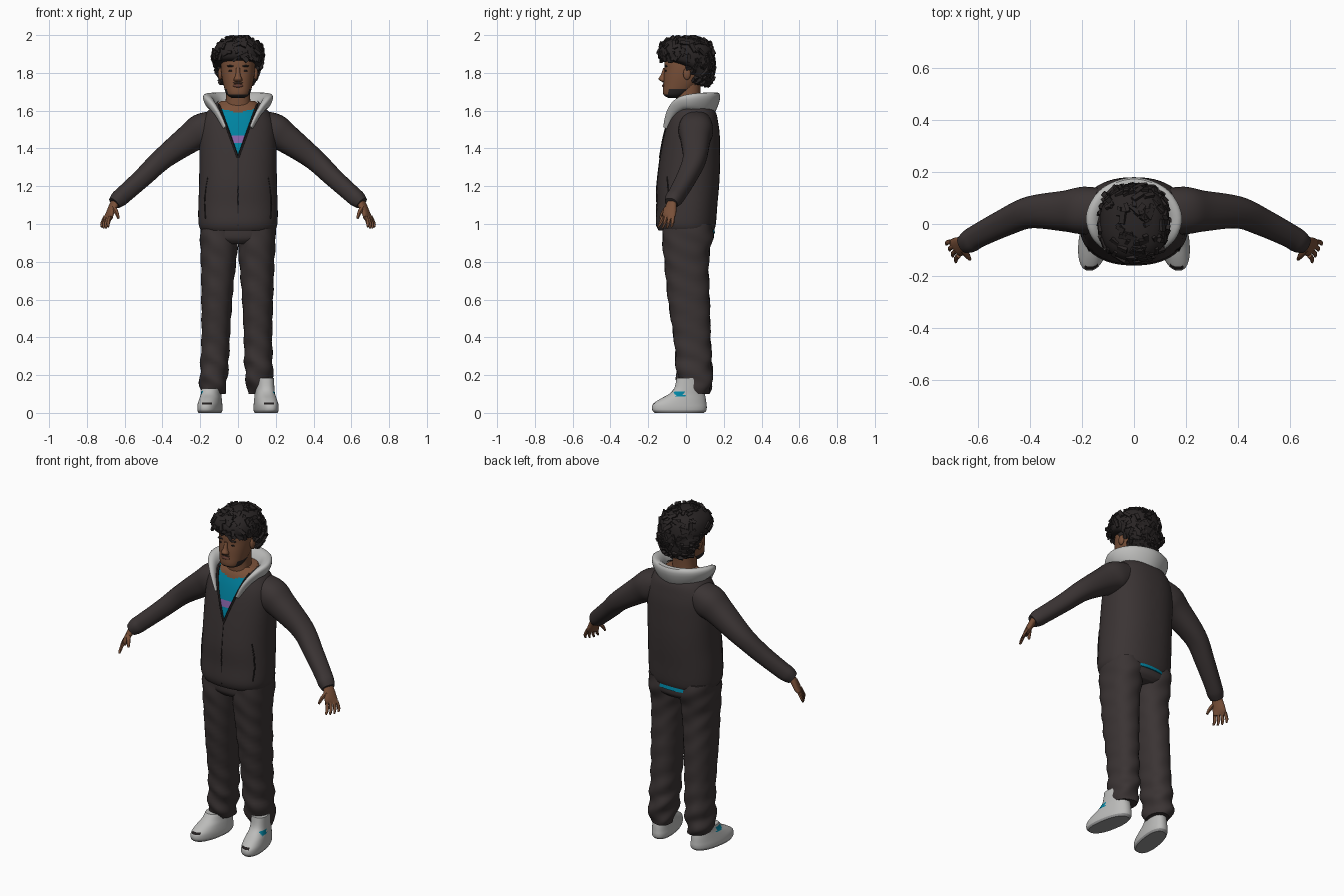
import bpy, bmesh, math, random
from mathutils import Vector

if "Cube" in bpy.data.objects:
    bpy.data.objects.remove(bpy.data.objects["Cube"])

random.seed(4)
N = 2.3  # superellipse exponent of the cross-sections


def mat(name, r, g, b):
    m = bpy.data.materials.new(name)
    m.diffuse_color = (r, g, b, 1)
    m.use_nodes = True
    m.node_tree.nodes["Principled BSDF"].inputs["Base Color"].default_value = m.diffuse_color
    return m


CLOTH = mat("dark_cloth", 0.043, 0.034, 0.034)
TRIM = mat("dark_trim", 0.016, 0.013, 0.013)
SKIN = mat("brown_skin", 0.19, 0.08, 0.04)
LIPS = mat("lip_brown", 0.13, 0.05, 0.035)
HAIR = mat("dark_hair", 0.022, 0.018, 0.018)
GREY = mat("light_grey", 0.50, 0.50, 0.49)
SOLE = mat("sole_grey", 0.30, 0.30, 0.30)
TEAL = mat("teal", 0.0, 0.23, 0.36)
PURPLE = mat("purple", 0.25, 0.13, 0.40)


def finish(bm, name, mats, rule=None):
    bmesh.ops.recalc_face_normals(bm, faces=bm.faces)
    for f in bm.faces:
        f.smooth = True
        if rule:
            f.material_index = rule(f.calc_center_median())
    me = bpy.data.meshes.new(name)
    bm.to_mesh(me)
    bm.free()
    for m in mats:
        me.materials.append(m)
    ob = bpy.data.objects.new(name, me)
    bpy.context.collection.objects.link(ob)
    return ob


def catmull(rows, sub):
    out = []
    for i in range(len(rows) - 1):
        a, b, c, d = (rows[max(i - 1, 0)], rows[i], rows[i + 1], rows[min(i + 2, len(rows) - 1)])
        for k in range(sub):
            t = k / sub
            out.append([0.5 * (2 * q + (r - p) * t + (2 * p - 5 * q + 4 * r - s) * t * t
                               + (3 * q - p - 3 * r + s) * t ** 3) for p, q, r, s in zip(a, b, c, d)])
    return out + [list(rows[-1])]


def se(v):
    return math.copysign(abs(v) ** (2 / N), v)


def skin_rings(rings, seg, cap=True, warp=None):
    """Bridge rings given as (centre, u axis, v axis)."""
    bm = bmesh.new()
    loops = []
    for c, u, v in rings:
        loop = []
        for i in range(seg):
            a = 2 * math.pi * i / seg
            p = c + u * se(math.cos(a)) + v * se(math.sin(a))
            loop.append(bm.verts.new(warp(p) if warp else p))
        loops.append(loop)
    for A, B in zip(loops, loops[1:]):
        for i in range(seg):
            j = (i + 1) % seg
            bm.faces.new((A[i], A[j], B[j], B[i]))
    if cap:
        bm.faces.new(loops[0])
        bm.faces.new(loops[-1])
    return bm


def stack(rows, seg=40, sub=4, **kw):
    """Horizontal rings from rows of (z, half width, front y, back y, centre x)."""
    rows = catmull([tuple(r) + (0,) * (5 - len(r)) for r in rows], sub)
    return skin_rings([(Vector((cx, (y0 + y1) / 2, z)), Vector((hx, 0, 0)),
                        Vector((0, (y1 - y0) / 2, 0))) for z, hx, y0, y1, cx in rows], seg, **kw)


def tube(path, seg=20, sub=4, tilt=0, **kw):
    """Sweep along rows of (x, y, z, horizontal radius, upright radius)."""
    pts = catmull(path, sub)
    rings = []
    for i, p in enumerate(pts):
        t = (Vector(pts[min(i + 1, len(pts) - 1)][:3]) - Vector(pts[max(i - 1, 0)][:3])).normalized()
        u = t.cross(Vector((0, 0, 1)))
        u = u.normalized() if u.length > 0.01 else Vector((0, 1, 0))
        v = u.cross(t)
        rings.append((Vector(p[:3]), u * p[3], (v - u * tilt) * p[4]))
    return skin_rings(rings, seg, **kw)


def blob(name, m, loc, size):
    bm = bmesh.new()
    bmesh.ops.create_uvsphere(bm, u_segments=16, v_segments=10, radius=1)
    for v in bm.verts:
        v.co = Vector(a * b + c for a, b, c in zip(v.co, size, loc))
    return finish(bm, name, [m])


def folds(p):
    k = 1.5 if p.z < 0.3 else 0.8
    return p + Vector((0.003 * k * math.sin(p.z * 60 + p.y * 25),
                       0.004 * k * math.sin(p.z * 52 + p.x * 35), 0))


# Jacket body with a V-shaped front opening
TORSO = [(.965, .195, -.145, .148), (.985, .205, -.155, .155), (1.02, .21, -.16, .16),
         (1.1, .21, -.155, .166), (1.2, .206, -.155, .175), (1.3, .205, -.145, .18),
         (1.4, .205, -.13, .18), (1.48, .203, -.115, .178), (1.54, .193, -.10, .17),
         (1.585, .17, -.085, .16), (1.62, .14, -.07, .14), (1.65, .105, -.045, .12)]
bm = stack(TORSO, seg=56, cap=False)
for s in (1, -1):
    bmesh.ops.bisect_plane(bm, geom=bm.verts[:] + bm.edges[:] + bm.faces[:],
                           plane_co=(0, 0, 1.35), plane_no=(s, 0, -0.36))
gone = []
for f in bm.faces:
    c = f.calc_center_median()
    if c.y < 0.02 and abs(c.x) < (c.z - 1.35) * 0.36:
        gone.append(f)
bmesh.ops.delete(bm, geom=gone, context='FACES')
finish(bm, "jacket_body", [CLOTH])


def chest_y(x, z):
    for a, b in zip(TORSO, TORSO[1:]):
        if a[0] <= z <= b[0]:
            t = (z - a[0]) / (b[0] - a[0])
            hx, y0, y1 = (a[i] + (b[i] - a[i]) * t for i in (1, 2, 3))
            return (y0 + y1) / 2 - (y1 - y0) / 2 * max(0, 1 - abs(x / hx) ** N) ** (1 / N)


def piping(name, pts, r):
    finish(tube([(x, chest_y(x, z), z, r, r) for x, z in pts], seg=8, sub=3), name, [TRIM])


piping("zipper", [(0, .99), (0, 1.1), (0, 1.2), (0, 1.35)], .003)
for s in (1, -1):
    piping("opening_edge", [(s * (z - 1.35) * .36, z) for z in (1.35, 1.42, 1.48, 1.54, 1.6, 1.63)], .006)
    piping("pocket_edge", [(s * .172, 1.03), (s * .176, 1.1), (s * .172, 1.18), (s * .16, 1.25)], .004)

# Shirt with a printed band, bare skin above the neckline
shirt = [(.95, .17, -.11, .154), (.985, .178, -.13, .148)]
shirt += [(z, hx - .014, y0 + .014, y1 - .014) for z, hx, y0, y1 in TORSO[2:]]


def shirt_rule(c):
    if c.z > 1.592 + 3 * c.x ** 2:
        return 1
    return 2 if c.y < 0 and 1.435 < c.z < 1.468 else 0


finish(stack(shirt, seg=48, sub=6), "shirt", [TEAL, SKIN, PURPLE], shirt_rule)

# Hood lying round the neck
half = [(.07, -.108, 1.51, .009, .012), (.108, -.08, 1.585, .016, .022), (.142, -.03, 1.635, .024, .034),
        (.146, .035, 1.645, .032, .046), (.095, .105, 1.635, .034, .062), (0, .132, 1.622, .036, .075)]
hood = half + [(-p[0],) + p[1:] for p in reversed(half[:-1])]
finish(tube(hood, seg=20, sub=5, tilt=-.4), "hood", [GREY])

# Sleeves, hands, legs and shoes
ARM = [(.10, .055, 1.53, .08, .075), (.19, .052, 1.495, .092, .09), (.26, .05, 1.45, .08, .077),
       (.40, .045, 1.345, .062, .058), (.5, .005, 1.25, .053, .05), (.6, -.045, 1.16, .046, .046),
       (.632, -.065, 1.132, .045, .044), (.655, -.078, 1.11, .036, .034)]
PALM = [(.645, -.07, 1.125, .024, .02), (.665, -.082, 1.085, .034, .018),
        (.683, -.09, 1.045, .038, .015), (.69, -.095, 1.025, .032, .009)]
THUMB = [(.660, -.098, 1.09, .013, .012), (.643, -.122, 1.06, .011, .01), (.633, -.136, 1.03, .006, .006)]
LEG = [(.10, .06, -.03, .12, .12), (.14, .07, -.045, .135, .125), (.20, .073, -.05, .138, .12),
       (.30, .075, -.055, .135, .115), (.40, .075, -.065, .13, .112), (.60, .082, -.095, .125, .108),
       (.75, .09, -.11, .12, .103), (.85, .097, -.12, .125, .1), (.93, .1, -.125, .143, .1), (1.0, .098, -.12, .14, .1)]
SHOE = [(0, .055, -.165, .095), (.012, .06, -.177, .107), (.03, .061, -.18, .11), (.05, .059, -.172, .108),
        (.075, .055, -.135, .105), (.1, .051, -.09, .1), (.13, .05, -.062, .095), (.185, .048, -.05, .08)]

for s, side in ((1, "left"), (-1, "right")):
    def flip(rows):
        return [(s * r[0],) + tuple(r[1:]) for r in rows]

    finish(tube(flip(ARM), seg=28, sub=5), side + "_sleeve", [CLOTH])
    finish(tube(flip(PALM)), side + "_palm", [SKIN])
    finish(tube(flip(THUMB), seg=10), side + "_thumb", [SKIN])
    for k in (-1.5, -.5, .5, 1.5):
        x, y = .69 + .009 * k, -.095 + .018 * k
        tip = .975 + .006 * abs(k)
        finger = [(x, y, 1.04, .0095, .009), (x + .013 + .002 * k, y - .008 + .003 * k, 1.005, .009, .008),
                  (x + .015 + .003 * k, y - .018 + .005 * k, tip, .005, .005)]
        finish(tube(flip(finger), seg=10), side + "_finger", [SKIN])

    rows = [(z, hx, y0 + (max(0, .21 - z) * .35 if s > 0 else 0), y1, s * cx - .01 * (1 - z))
            for z, hx, y0, y1, cx in LEG]
    finish(stack(rows, seg=36, sub=6, warp=folds), side + "_trouser_leg", [CLOTH])

    def splay(p):
        return Vector((p.x + s * (.143 - .16 * p.y), p.y, p.z))

    def shoe_rule(c):
        if c.z < .012:
            return 1
        if c.y < -.1 and .046 < c.z < .058 and abs(abs(c.x) - .165) < .028:
            return 2
        return 3 if -.06 < c.y < -.01 and .085 < c.z < .115 and abs(c.x) > .15 else 0

    finish(stack(SHOE if s > 0 else SHOE[:-1], seg=40, sub=4, warp=splay), side + "_shoe",
           [GREY, SOLE, TRIM, TEAL], shoe_rule)

# Seat of the trousers
finish(stack([(.895, .12, -.10, .12), (.92, .185, -.122, .145), (.96, .198, -.125, .147),
              (1.01, .195, -.12, .14)]), "trouser_seat", [CLOTH])

# Neck and head, with a beard along the jaw
finish(stack([(1.56, .085, -.05, .08), (1.62, .07, -.05, .075), (1.68, .064, -.052, .075),
              (1.76, .065, -.05, .08)]), "neck", [SKIN])
HEAD = [(1.668, .035, -.095, -.02), (1.68, .055, -.116, .0), (1.70, .067, -.122, .03), (1.74, .078, -.12, .07),
        (1.78, .086, -.118, .10), (1.82, .09, -.114, .11), (1.86, .09, -.113, .115), (1.92, .085, -.10, .11),
        (1.97, .05, -.06, .07)]
finish(stack(HEAD, sub=5), "head", [SKIN, HAIR],
       lambda c: int(c.z < 1.688 or (c.z < 1.715 and -.095 < c.y < .0)))
finish(stack([(1.752, .012, -.125, -.1), (1.758, .022, -.137, -.1), (1.77, .021, -.145, -.1),
              (1.79, .013, -.133, -.1), (1.825, .010, -.121, -.1)], seg=16), "nose", [SKIN])
blob("mouth", LIPS, (0, -.119, 1.732), (.027, .008, .009))
blob("moustache", HAIR, (0, -.118, 1.747), (.028, .006, .003))
for s in (1, -1):
    blob("eye", TRIM, (s * .037, -.106, 1.811), (.014, .005, .005))
    blob("eyebrow", HAIR, (s * .039, -.106, 1.836), (.021, .009, .005))
    blob("ear", SKIN, (s * .094, .005, 1.795), (.012, .02, .032))

# Hair cap covered with curly tufts
CAP = [(1.735, .06, .05, .115), (1.75, .078, .04, .13), (1.78, .098, .03, .142), (1.82, .115, .005, .147),
       (1.85, .126, -.06, .147), (1.87, .13, -.125, .147), (1.90, .132, -.142, .145), (1.94, .12, -.135, .135),
       (1.97, .09, -.105, .105), (1.988, .045, -.05, .06)]
finish(stack(CAP, seg=36, sub=3), "hair_cap", [HAIR])
bm = bmesh.new()
for _ in range(230):
    row = random.choice(catmull(CAP, 4)[2:])
    z, hx, y0, y1 = row
    a = random.uniform(0, 2 * math.pi)
    p = Vector((hx * se(math.cos(a)), (y0 + y1) / 2 + (y1 - y0) / 2 * se(math.sin(a)), z))
    if p.y < .015 and z < 1.865:
        continue
    n = (p - Vector((0, .005, 1.88))).normalized()
    t = n.orthogonal().normalized()
    b = n.cross(t)
    w = random.uniform(0, math.pi)
    t, b = t * math.cos(w) + b * math.sin(w), b * math.cos(w) - t * math.sin(w)
    size = random.uniform(.7, 1.2)
    for v in bmesh.ops.create_cube(bm, size=2)['verts']:
        c = v.co * size
        v.co = p + t * c.x * .02 + b * c.y * .009 + n * (c.z * .008 + c.x * .004)
        v.co.z = min(v.co.z, 2.0)
finish(bm, "hair_tufts", [HAIR])

bpy.ops.object.select_all(action='SELECT')
bpy.context.view_layer.objects.active = bpy.context.selected_objects[0]
bpy.ops.object.shade_smooth_by_angle(angle=math.radians(40))
